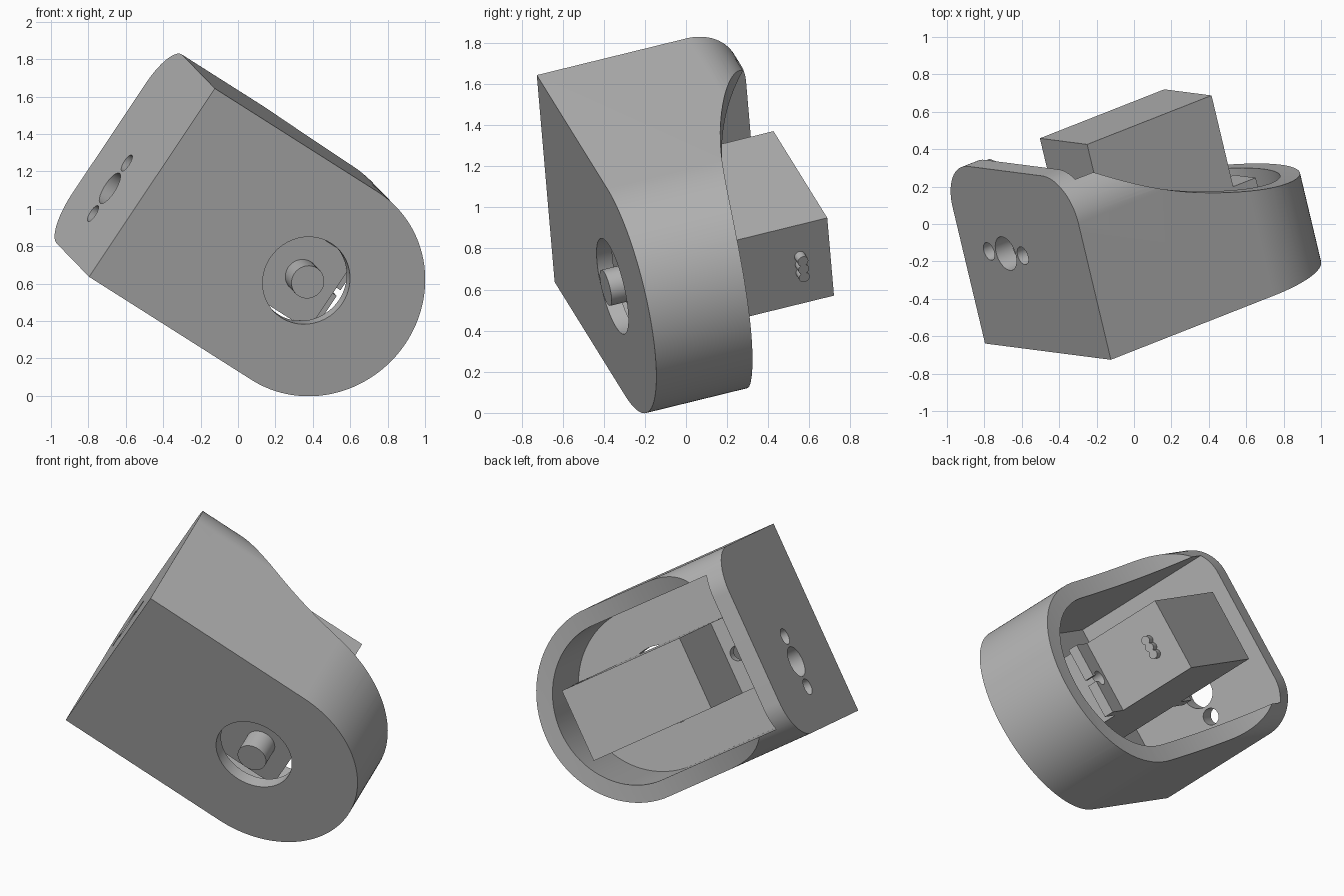
import bpy, bmesh, math
from mathutils import Matrix, Vector

if "Cube" in bpy.data.objects:
    bpy.data.objects.remove(bpy.data.objects["Cube"])

# Single plain grey
GREY = (0.45, 0.45, 0.45, 1)
grey = bpy.data.materials.new("plain grey")
grey.use_nodes = True
grey.diffuse_color = GREY
grey.node_tree.nodes["Principled BSDF"].inputs["Base Color"].default_value = GREY

# Tilted frame: x along the housing, y across it, z from faceplate to open back
n = Vector((-0.225, 0.946, 0.232)).normalized()
u = Vector((0.801, 0.315, -0.508))
u = (u - n * u.dot(n)).normalized()
w = n.cross(u)
FRAME = Matrix.Translation((-0.46, -0.6825, 1.14)) @ Matrix((u, w, n)).transposed().to_4x4()

R, LENGTH, DEPTH, WALL = 0.607, 1.085, 1.02, 0.08


def prism(name, points, low, high, place):
    """Extrude a closed 2D outline; place(a, b, h) gives the 3D point."""
    bm = bmesh.new()
    rings = [[bm.verts.new(place(a, b, h)) for a, b in points] for h in (low, high)]
    bm.faces.new(rings[0])
    bm.faces.new(rings[1])
    for i in range(len(points)):
        j = (i + 1) % len(points)
        bm.faces.new((rings[0][i], rings[0][j], rings[1][j], rings[1][i]))
    bmesh.ops.recalc_face_normals(bm, faces=bm.faces)
    mesh = bpy.data.meshes.new(name)
    bm.to_mesh(mesh)
    bm.free()
    mesh.materials.append(grey)
    ob = bpy.data.objects.new(name, mesh)
    bpy.context.collection.objects.link(ob)
    return ob


def along_x(a, b, h): return (h, a, b)
def along_y(a, b, h): return (a, h, b)
def along_z(a, b, h): return (a, b, h)


def arc(cx, cy, r, start, end, steps):
    angles = [math.radians(start + (end - start) * i / steps) for i in range(steps + 1)]
    return [(cx + r * math.cos(t), cy + r * math.sin(t)) for t in angles]


def rod(name, a, b, r, low, high, place):
    return prism(name, arc(a, b, r, 0, 360, 48)[:-1], low, high, place)


def box(name, x0, x1, half, z0, z1):
    return prism(name, [(x0, -half), (x1, -half), (x1, half), (x0, half)], z0, z1, along_z)


def d_shape(name, start, r, low, high):
    outline = [(start, r), (start, -r)] + arc(LENGTH, 0, r, -90, 90, 64)
    return prism(name, outline, low, high, along_z)


def combine(ob, tool, operation):
    mod = ob.modifiers.new("cut", 'BOOLEAN')
    mod.operation, mod.object, mod.solver = operation, tool, 'EXACT'
    bpy.context.view_layer.update()
    graph = bpy.context.evaluated_depsgraph_get()
    mesh = bpy.data.meshes.new_from_object(ob.evaluated_get(graph))
    ob.modifiers.clear()
    ob.data = mesh
    bpy.data.objects.remove(tool)


# Housing: rounded-end block, rounded rear edges, rear swept down to the round end
housing = d_shape("housing", 0, R, 0, DEPTH)
CORNER = 0.25
section = [(-R, -0.1), (R, -0.1)]
section += arc(R - CORNER, DEPTH - CORNER, CORNER, 0, 90, 20)
section += arc(CORNER - R, DEPTH - CORNER, CORNER, 90, 180, 20)
combine(housing, prism("section", section, -0.1, 1.8, along_x), 'INTERSECT')

p0, p1, p2 = Vector((0.17, DEPTH)), Vector((0.74, 0.57)), Vector((1.72, 0.49))
sweep = [p0 * (1 - t) ** 2 + p1 * 2 * t * (1 - t) + p2 * t * t
         for t in (i / 28 for i in range(29))]
sweep = [tuple(p) for p in sweep] + [(1.72, 1.2), (0.17, 1.2)]
combine(housing, prism("sweep", sweep, -1, 1, along_y), 'DIFFERENCE')

# Cavity, shaft opening and cable holes
combine(housing, d_shape("cavity", 0.11, 0.5, WALL, 1.3), 'DIFFERENCE')
SHAFT = 1.03
combine(housing, rod("opening", SHAFT, 0, 0.24, -0.1, 0.2, along_z), 'DIFFERENCE')
for offset, r in ((-0.163, 0.05), (0, 0.095), (0.163, 0.05)):
    combine(housing, rod("hole", 0.187 + offset, 0.54, r, -0.1, 0.2, along_x), 'DIFFERENCE')

# Motor: body, shaft, mounting tabs with slotted holes, cable stubs
parts = [housing,
         box("motor_body", 0.40, 1.23, 0.228, 0.11, 1.055),
         rod("motor_shaft", SHAFT, 0, 0.09, -0.035, 0.12, along_z)]
for name, x0, x1, hole, edge in (("inner_tab", 0.25, 0.40, 0.325, 0.2),
                                 ("outer_tab", 1.23, 1.38, 1.305, 1.43)):
    tab = box(name, x0, x1, 0.228, 0.48, 0.54)
    combine(tab, rod("tab_hole", hole, 0, 0.045, 0.4, 0.6, along_z), 'DIFFERENCE')
    combine(tab, box("tab_slot", min(hole, edge), max(hole, edge), 0.018, 0.4, 0.6), 'DIFFERENCE')
    parts.append(tab)
for i in (-1, 0, 1):
    parts.append(rod("cable_stub", i * 0.047, 0.9, 0.027, 1.22, 1.28, along_x))

# Tilt into place and shade
for ob in parts:
    ob.matrix_world = FRAME
    bpy.ops.object.select_all(action='DESELECT')
    ob.select_set(True)
    bpy.context.view_layer.objects.active = ob
    bpy.ops.object.shade_smooth_by_angle(angle=math.radians(30))
